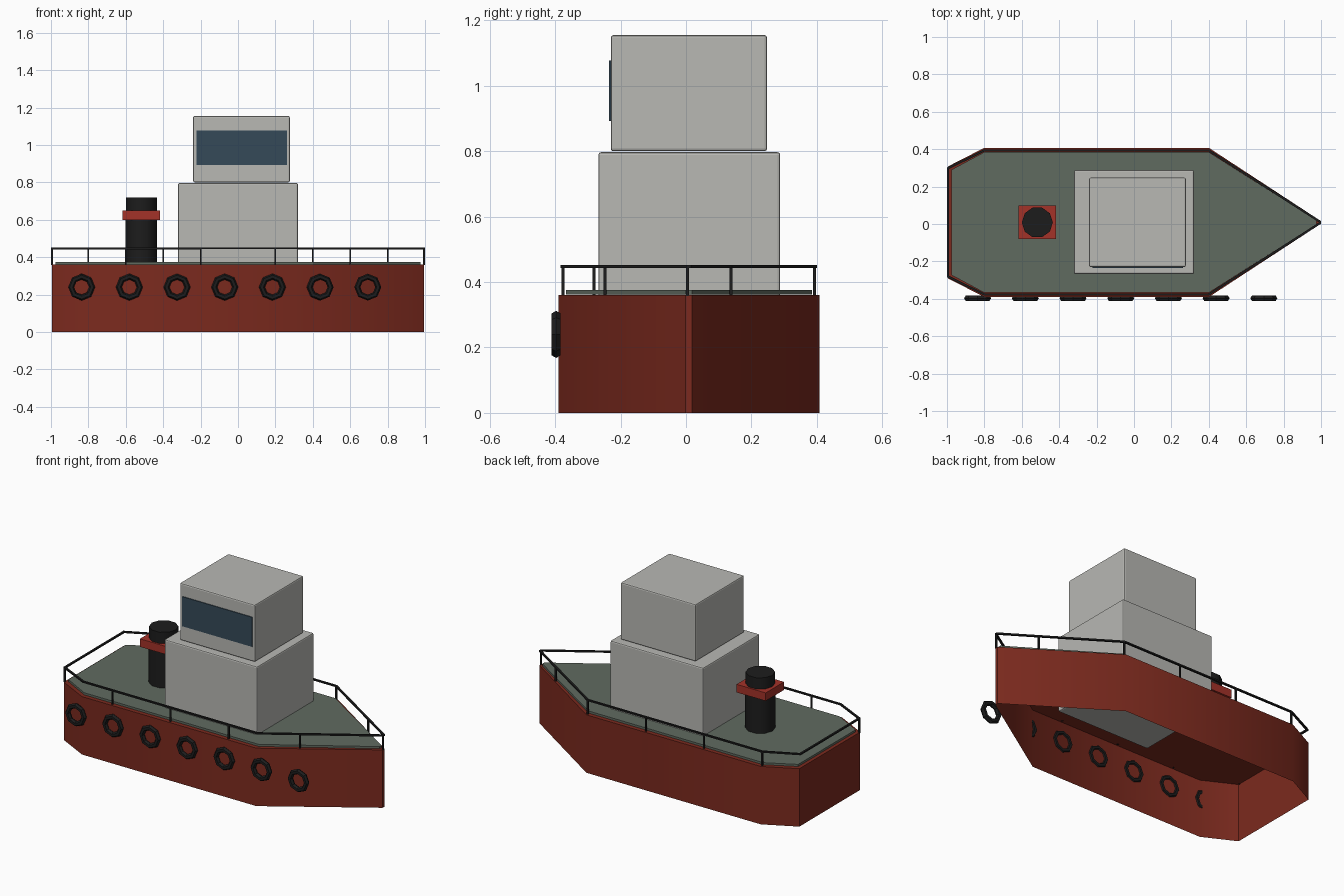
import bpy, bmesh, math
from mathutils import Matrix, Vector

cube = bpy.data.objects.get("Cube")
if cube:
    bpy.data.objects.remove(cube, do_unlink=True)

YC = 0.0085   # centreline of the boat


def material(name, r, g, b):
    m = bpy.data.materials.new(name)
    m.use_nodes = True
    m.diffuse_color = (r, g, b, 1)
    bsdf = next(n for n in m.node_tree.nodes if n.type == 'BSDF_PRINCIPLED')
    bsdf.inputs["Base Color"].default_value = (r, g, b, 1)
    return m


HULL = material("hull red", 0.20, 0.023, 0.013)
BAND = material("funnel red", 0.37, 0.032, 0.022)
DECK = material("deck green", 0.118, 0.147, 0.118)
GREY = material("cabin grey", 0.48, 0.48, 0.455)
GLASS = material("window blue", 0.035, 0.067, 0.098)
BLACK = material("black", 0.012, 0.012, 0.012)


def finish(name, bm, mat, smooth=None):
    me = bpy.data.meshes.new(name)
    bmesh.ops.recalc_face_normals(bm, faces=bm.faces)
    bm.to_mesh(me)
    bm.free()
    ob = bpy.data.objects.new(name, me)
    bpy.context.collection.objects.link(ob)
    me.materials.append(mat)
    if smooth:
        bpy.ops.object.select_all(action='DESELECT')
        ob.select_set(True)
        bpy.context.view_layer.objects.active = ob
        bpy.ops.object.shade_smooth_by_angle(angle=math.radians(smooth))
    return ob


def box(name, lo, hi, mat, bevel=0):
    bm = bmesh.new()
    bmesh.ops.create_cube(bm, size=1)
    for v in bm.verts:
        v.co = [a if c < 0 else b for c, a, b in zip(v.co, lo, hi)]
    if bevel:
        bmesh.ops.bevel(bm, geom=bm.edges[:], offset=bevel, segments=2,
                        profile=0.5, affect='EDGES')
    return finish(name, bm, mat)


def outline(side, stern, length, tip=0.01):
    half = [(-length, stern), (-0.8, side), (0.4, side), (length, tip)]
    pts = half + [(x, -y) for x, y in reversed(half)]
    return [(x, y + YC) for x, y in pts]


def prism(name, pts, z0, z1, mat, open_below=False, smooth=None):
    bm = bmesh.new()
    low = [bm.verts.new((x, y, z0)) for x, y in pts]
    top = [bm.verts.new((x, y, z1)) for x, y in pts]
    bm.faces.new(top)
    if not open_below:
        bm.faces.new(low[::-1])
    for i in range(len(pts)):
        bm.faces.new((low[i - 1], low[i], top[i], top[i - 1]))
    return finish(name, bm, mat, smooth)


def cylinder(name, x, r, z0, z1, mat):
    bm = bmesh.new()
    bmesh.ops.create_cone(bm, cap_ends=True, segments=10, radius1=r, radius2=r,
                          depth=z1 - z0, matrix=Matrix.Rotation(math.pi / 2, 4, 'Z'))
    bmesh.ops.translate(bm, verts=bm.verts, vec=(x, YC, (z0 + z1) / 2))
    return finish(name, bm, mat, 40)


# Hull shell, open underneath, with the raised deck on top
prism("hull", outline(0.399, 0.299, 0.995), 0, 0.36, HULL, open_below=True, smooth=40)
prism("deck", outline(0.376, 0.282, 0.975), 0.362, 0.375, DECK)

# Two-storey cabin with a front window
box("lower_cabin", (-0.32, -0.268, 0.325), (0.32, 0.288, 0.797), GREY, 0.008)
box("wheelhouse", (-0.24, -0.23, 0.8), (0.277, 0.248, 1.155), GREY, 0.008)
box("window", (-0.222, -0.235, 0.893), (0.262, -0.228, 1.077), GLASS)

# Funnel with a square band
cylinder("funnel", -0.517, 0.085, 0.365, 0.6, BLACK)
cylinder("funnel_cap", -0.517, 0.083, 0.6, 0.72, BLACK)
box("funnel_band", (-0.617, YC - 0.09, 0.6), (-0.417, YC + 0.09, 0.65), BAND)

# Tyre fenders along the right side
for i in range(7):
    bpy.ops.mesh.primitive_torus_add(
        major_segments=8, minor_segments=6, major_radius=0.056,
        minor_radius=0.016, location=(-0.836 + i * 0.255, -0.397, 0.24),
        rotation=(math.pi / 2, 0, 0))
    tyre = bpy.context.object
    tyre.name = f"tyre_fender_{i + 1}"
    tyre.data.materials.append(BLACK)


# Railing: a closed top rail and staggered posts, all of square bar
def bars(name, pairs, wide, tall):
    bm = bmesh.new()
    for a, b in pairs:
        a, b = Vector(a), Vector(b)
        turn = (b - a).to_track_quat('X', 'Z').to_matrix().to_4x4()
        size = Matrix.Diagonal(((b - a).length + wide / 2, wide, tall, 1))
        bmesh.ops.create_cube(bm, size=1,
                              matrix=Matrix.Translation((a + b) / 2) @ turn @ size)
    finish(name, bm, BLACK)


rail = outline(0.385, 0.29, 0.994, 0.004)
ring = [(x, y, 0.447) for x, y in rail]
bars("top_rail", [(ring[i - 1], ring[i]) for i in range(len(ring))], 0.012, 0.009)


def rail_y(x, side):
    a, b = (Vector(p) for p in rail[2:4])
    y = a.y if x < 0.4 else a.lerp(b, (x - a.x) / (b.x - a.x)).y
    return YC + side * (y - YC)


posts = [(-0.994, rail[-1][1]), (0.994, YC - 0.004)]
posts += [(x, rail_y(x, -1)) for x in (-0.6, -0.2, 0.2, 0.6)]
posts += [(x, rail_y(x, 1)) for x in (-0.8, -0.4, 0, 0.4, 0.8)]
bars("rail_posts", [((x, y, 0.36), (x, y, 0.445)) for x, y in posts], 0.009, 0.009)
